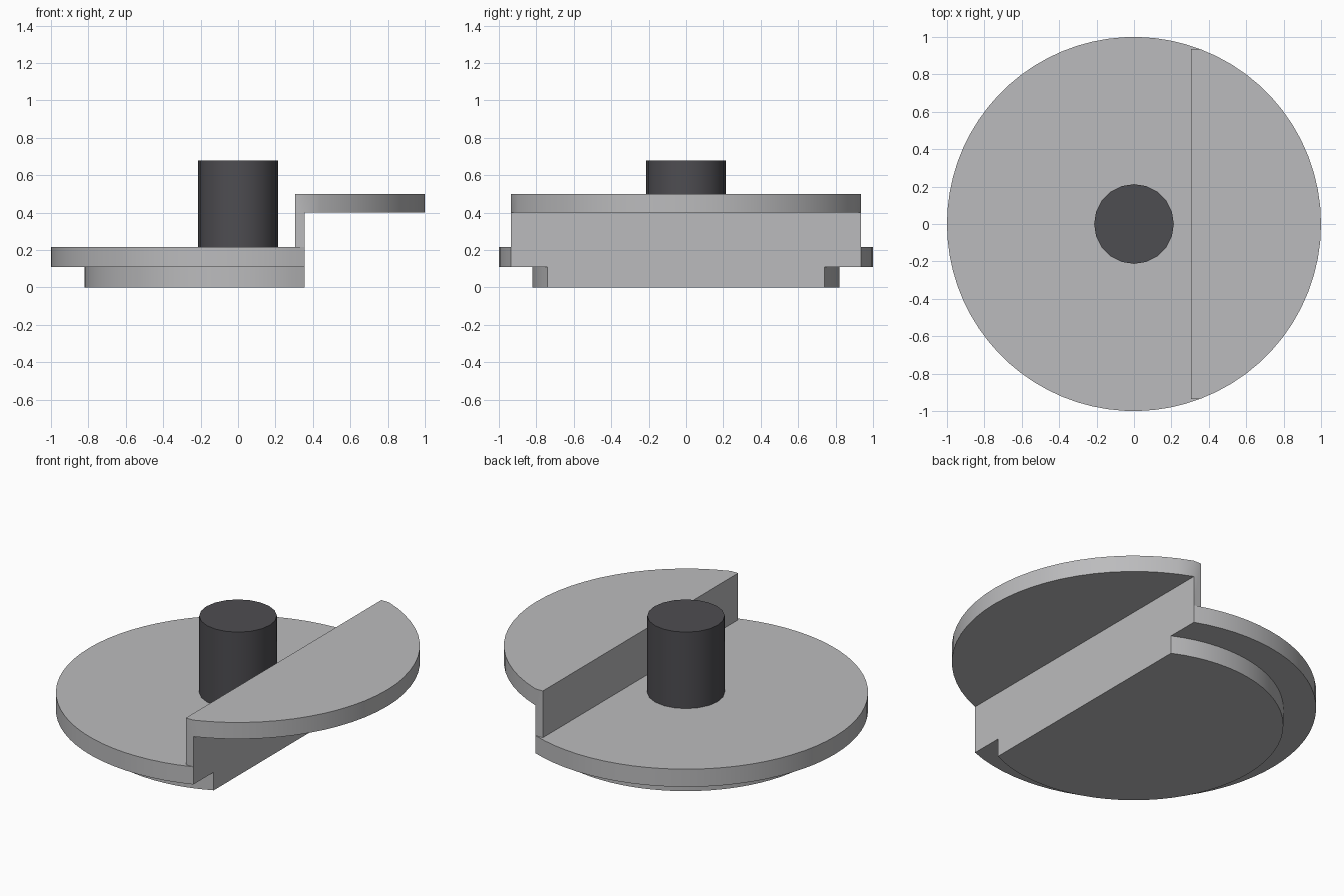
import bpy, bmesh, math

if "Cube" in bpy.data.objects:
    bpy.data.objects.remove(bpy.data.objects["Cube"], do_unlink=True)

CUT = 0.355        # plane where the lower half stops and the raised half starts
WALL = 0.305       # inner face of the step


def material(name, colour):
    mat = bpy.data.materials.new(name)
    mat.use_nodes = True
    mat.diffuse_color = colour
    mat.node_tree.nodes["Principled BSDF"].inputs["Base Color"].default_value = colour
    return mat


def segment(radius, raised, steps):
    """Outline of the part of a circle on one side of the cut."""
    a = math.acos(CUT / radius)
    start, end = (-a, a) if raised else (a, 2 * math.pi - a)
    angles = [start + (end - start) * i / steps for i in range(steps + 1)]
    return [(radius * math.cos(t), radius * math.sin(t)) for t in angles]


def prism(name, outline, bottom, top, mat):
    bm = bmesh.new()
    face = bm.faces.new([bm.verts.new((x, y, bottom)) for x, y in outline])
    moved = bmesh.ops.extrude_face_region(bm, geom=[face])["geom"]
    verts = [v for v in moved if isinstance(v, bmesh.types.BMVert)]
    bmesh.ops.translate(bm, verts=verts, vec=(0, 0, top - bottom))
    bmesh.ops.recalc_face_normals(bm, faces=bm.faces)
    mesh = bpy.data.meshes.new(name)
    bm.to_mesh(mesh)
    bm.free()
    mesh.materials.append(mat)
    obj = bpy.data.objects.new(name, mesh)
    bpy.context.collection.objects.link(obj)
    return obj


def smooth(obj):
    bpy.ops.object.select_all(action="DESELECT")
    obj.select_set(True)
    bpy.context.view_layer.objects.active = obj
    bpy.ops.object.shade_smooth_by_angle(angle=math.radians(30))


grey = material("light grey", (0.5, 0.5, 0.51, 1))
dark = material("dark grey", (0.076, 0.074, 0.083, 1))

# Stepped plate: rim, narrower foot, upright wall and raised half
half = math.sqrt(1 - CUT ** 2)
plate = prism("stepped_plate", segment(1, False, 46), 0.11, 0.217, grey)
wall = [(WALL, -half), (CUT, -half), (CUT, half), (WALL, half)]
pieces = [
    prism("foot", segment(0.82, False, 46), 0, 0.11, grey),
    prism("wall", wall, 0.15, 0.5, grey),
    prism("raised_half", segment(1, True, 26), 0.4, 0.5, grey),
]
for piece in pieces:
    mod = plate.modifiers.new("join " + piece.name, "BOOLEAN")
    mod.operation = "UNION"
    mod.solver = "EXACT"
    mod.object = piece

# Apply the union, merge coplanar faces and drop the helper pieces
bpy.context.view_layer.update()
evaluated = plate.evaluated_get(bpy.context.evaluated_depsgraph_get())
joined = bpy.data.meshes.new_from_object(evaluated)
plate.modifiers.clear()
plate.data = joined
for piece in pieces:
    bpy.data.objects.remove(piece, do_unlink=True)
bm = bmesh.new()
bm.from_mesh(joined)
bmesh.ops.remove_doubles(bm, verts=bm.verts, dist=0.0001)
bmesh.ops.dissolve_limit(bm, angle_limit=0.01, verts=bm.verts, edges=bm.edges)
bm.to_mesh(joined)
bm.free()
smooth(plate)

# Central post
ring = [(0.213 * math.cos(i * math.tau / 20), 0.213 * math.sin(i * math.tau / 20))
        for i in range(20)]
smooth(prism("central_post", ring, 0.217, 0.68, dark))
